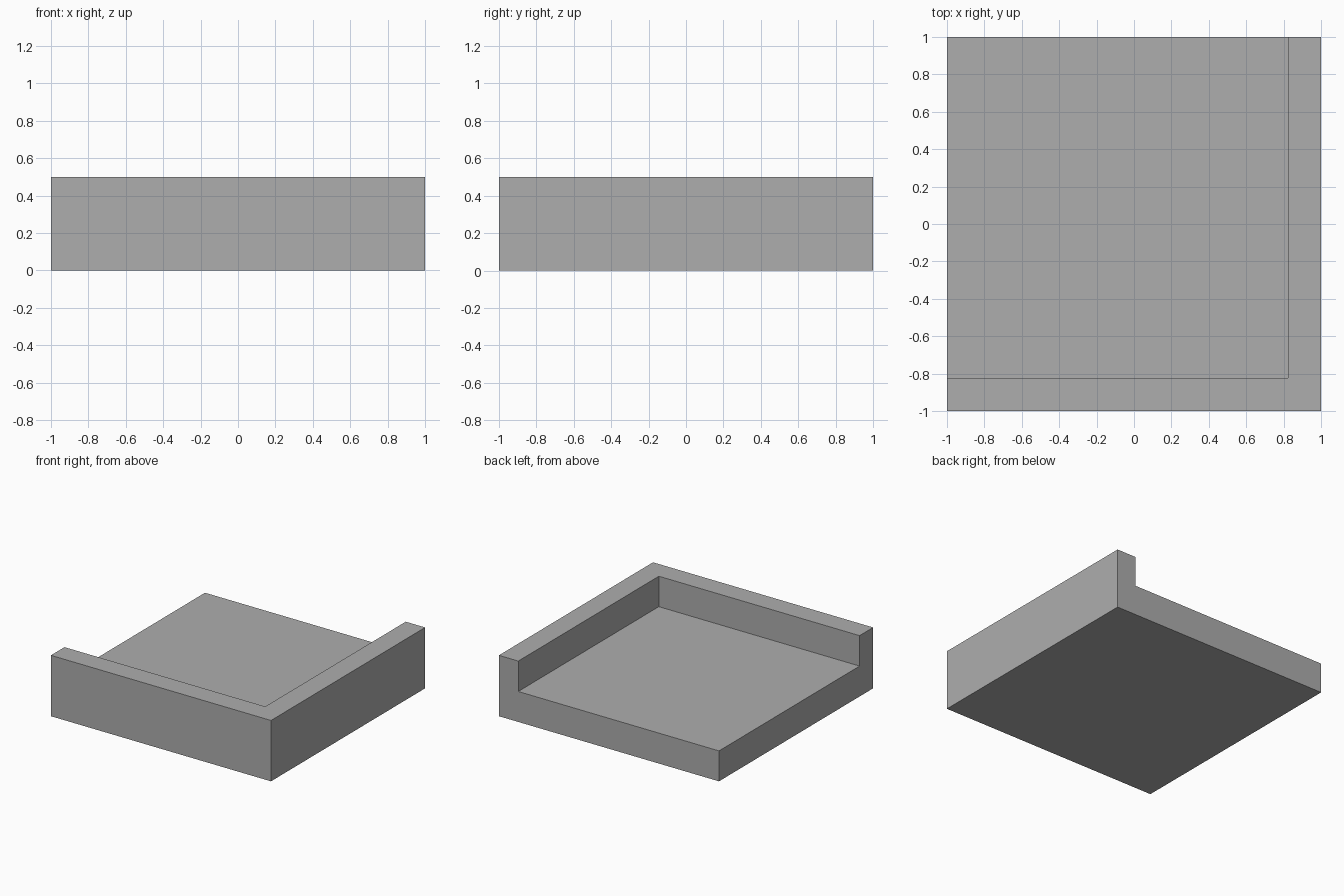
import bpy

# Remove the default cube
default_cube = bpy.data.objects.get("Cube")
if default_cube:
    bpy.data.objects.remove(default_cube, do_unlink=True)

HEIGHT = 0.5
FLOOR = 0.25
WALL = 0.176

# Single flat colour
grey = bpy.data.materials.new("mid_grey")
grey.use_nodes = True
colour = (0.42, 0.42, 0.42, 1)
grey.diffuse_color = colour
grey.node_tree.nodes["Principled BSDF"].inputs["Base Color"].default_value = colour


def box(name, low, high):
    """Add a box between two opposite corners."""
    bpy.ops.mesh.primitive_cube_add(size=1)
    obj = bpy.context.object
    obj.name = name
    for v in obj.data.vertices:
        v.co = [lo if c < 0 else hi for c, lo, hi in zip(v.co, low, high)]
    obj.data.materials.append(grey)
    return obj


# Recess, overshooting the two open sides and the top
recess = box("recess_cutter", (-1.5, -1 + WALL, FLOOR), (1 - WALL, 1.5, 1))
recess.hide_render = True

# Square block with the recess cut out, leaving front and left walls
tray = box("corner_tray", (-1, -1, 0), (1, 1, HEIGHT))
cut = tray.modifiers.new("recess", "BOOLEAN")
cut.operation = "DIFFERENCE"
cut.solver = "EXACT"
cut.object = recess
bpy.ops.object.modifier_apply(modifier=cut.name)
bpy.data.objects.remove(recess, do_unlink=True)
